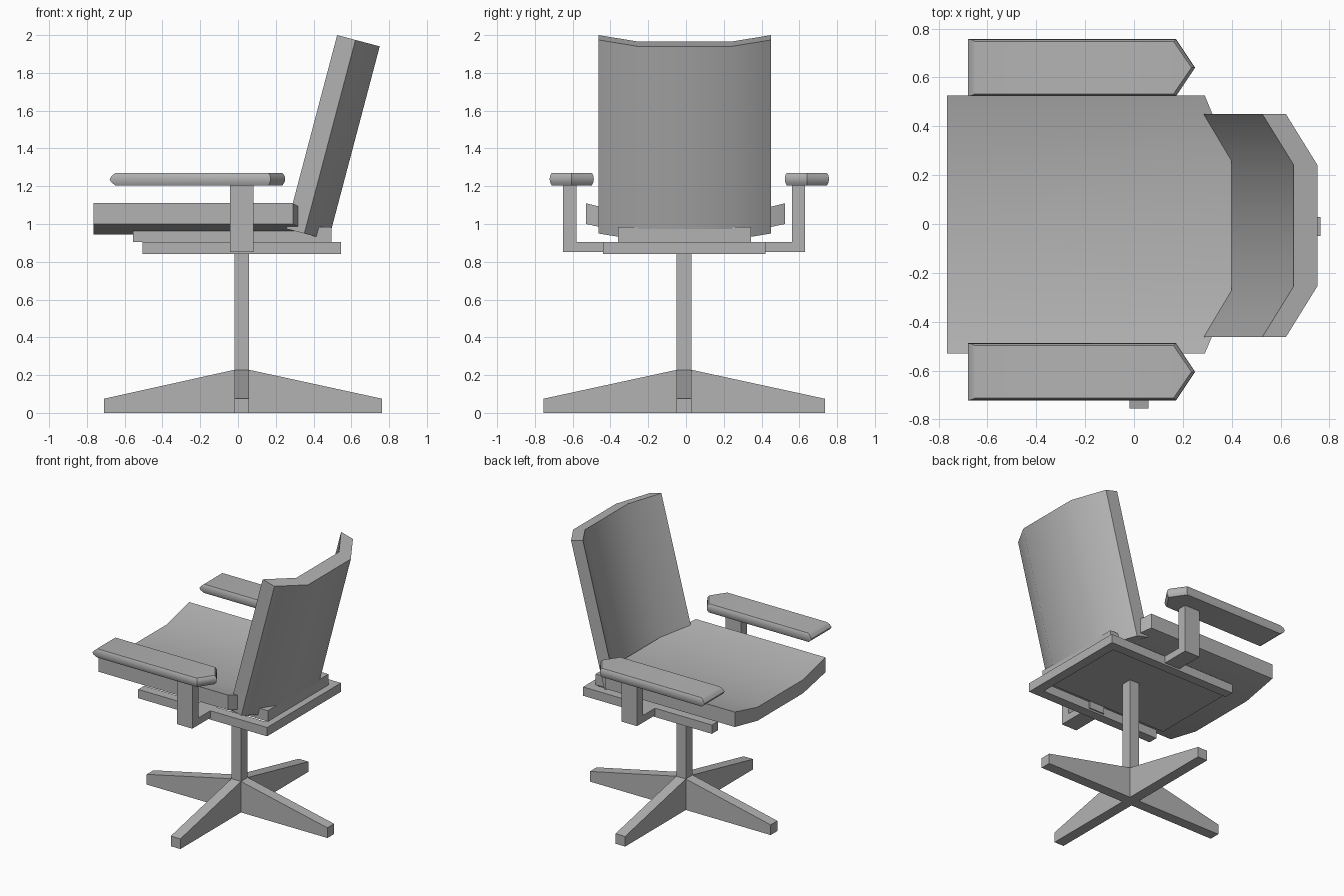
import bpy, bmesh, math
from mathutils import Vector

cube = bpy.data.objects.get("Cube")
if cube:
    bpy.data.objects.remove(cube, do_unlink=True)

grey = bpy.data.materials.new("plain_grey")
grey.use_nodes = True
GREY = (0.45, 0.45, 0.45, 1)
grey.diffuse_color = GREY
grey.node_tree.nodes["Principled BSDF"].inputs["Base Color"].default_value = GREY


def loft(name, rings, smooth=False):
    """Skin a list of equal-length rings and cap both ends."""
    bm = bmesh.new()
    vs = [[bm.verts.new(p) for p in ring] for ring in rings]
    n = len(rings[0])
    for a, b in zip(vs, vs[1:]):
        for i in range(n):
            j = (i + 1) % n
            bm.faces.new((a[i], a[j], b[j], b[i]))
    bm.faces.new(vs[0])
    bm.faces.new(vs[-1])
    bmesh.ops.recalc_face_normals(bm, faces=bm.faces)
    for f in bm.faces:
        f.smooth = smooth
    me = bpy.data.meshes.new(name)
    bm.to_mesh(me)
    bm.free()
    if smooth:
        me.set_sharp_from_angle(angle=math.radians(40))
    me.materials.append(grey)
    ob = bpy.data.objects.new(name, me)
    bpy.context.collection.objects.link(ob)
    return ob


def box(name, x0, x1, y0, y1, z0, z1):
    ring = [(x0, y0), (x1, y0), (x1, y1), (x0, y1)]
    return loft(name, [[(x, y, z) for x, y in ring] for z in (z0, z1)])


# Crossed foot beams, tapering towards their ends
HUB_X, HUB_Y, HALF = 0.02, -0.01, 0.039


def beam(lo, hi, hub):
    return [(lo, 0), (hi, 0), (hi, 0.075), (hub + HALF, 0.228),
            (hub - HALF, 0.228), (lo, 0.075)]


loft("foot_beam_long", [[(a, HUB_Y + s * HALF, z) for a, z in beam(-0.71, 0.763, HUB_X)]
                        for s in (-1, 1)])
loft("foot_beam_cross", [[(HUB_X + s * HALF, a, z) for a, z in beam(-0.755, 0.735, HUB_Y)]
                         for s in (-1, 1)])
box("column", HUB_X - HALF, HUB_X + HALF, HUB_Y - HALF, HUB_Y + HALF, 0.1, 0.91)

# U-shaped under frame, open at the front of the seat
outer, inner = 0.43, 0.36
u_shape = [(-0.505, -outer), (0.545, -outer), (0.545, outer), (-0.505, outer),
           (-0.505, inner), (0.475, inner), (0.475, -inner), (-0.505, -inner)]
loft("under_frame", [[(x, y + HUB_Y, z) for x, y in u_shape] for z in (0.84, 0.905)])
box("seat_plate", -0.555, 0.495, -0.36, 0.345, 0.905, 0.985)

# Dished seat: stations across the width
seat = []
for y, back, top, bottom in ((-0.53, 0.29, 1.11, 1.0), (-0.27, 0.40, 1.045, 0.945),
                             (0.26, 0.40, 1.045, 0.945), (0.525, 0.29, 1.11, 1.0)):
    seat.append([(-0.765, y, top), (back, y, top), (back, y, bottom), (-0.765, y, bottom)])
loft("seat", seat, smooth=True)

# Leaning, wrapped backrest: stations across the width
tilt = math.radians(14.8)
up = Vector((math.sin(tilt), 0, math.cos(tilt)))
rear = Vector((math.cos(tilt), 0, -math.sin(tilt)))
top_edge = Vector((0.525, 0, 2.0))
back = []
for y, depth in ((-0.463, 0), (-0.255, 0.133), (0.242, 0.133), (0.45, 0)):
    a = top_edge + rear * depth + Vector((0, y, 0))
    b = a + rear * 0.1
    drop = up * 1.06
    back.append([a, b, b - drop, a - drop])
loft("backrest", back, smooth=True)

# Arms on both sides
for side, s, y in (("left", 1, 0.64), ("right", -1, -0.605)):
    rings = []
    for z, front, inset in ((1.205, 0.03, 0.01), (1.222, 0.008, 0.002), (1.238, 0, 0),
                            (1.255, 0.012, 0.002), (1.27, 0.03, 0.01)):
        w = 0.117 - inset
        tip = 0.25 - inset * 1.5
        rings.append([(-0.68 + front, y - w, z), (0.172 - inset, y - w, z), (tip, y, z),
                      (0.172 - inset, y + w, z), (-0.68 + front, y + w, z)])
    loft(side + "_arm_pad", rings, smooth=True)
    # L-shaped bracket
    o = 0.63 if s > 0 else -0.65
    bracket = [(o, 0.853), (o, 1.21), (o - s * 0.07, 1.21), (o - s * 0.07, 0.905),
               (s * 0.36, 0.905), (s * 0.36, 0.853)]
    loft(side + "_arm_bracket", [[(x, yy, z) for yy, z in bracket] for x in (-0.042, 0.083)])
